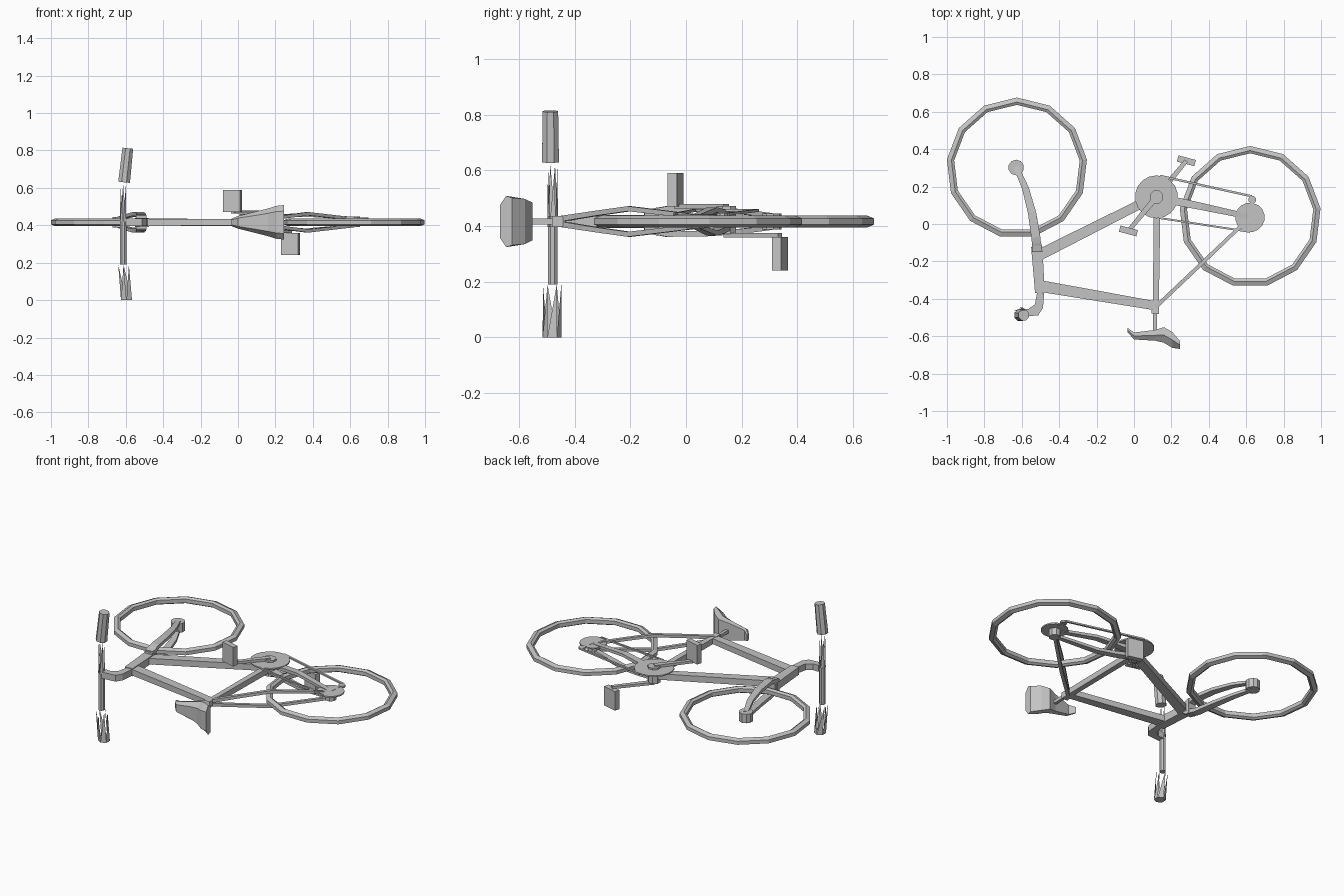
import bpy, bmesh, math
from mathutils import Vector

cube = bpy.data.objects.get("Cube")
if cube:
    bpy.data.objects.remove(cube, do_unlink=True)

MID = 0.416  # height of the bicycle's centre plane as it lies on its side

grey = bpy.data.materials.new("plain grey")
GREY = (0.55, 0.55, 0.55, 1)
grey.diffuse_color = GREY
grey.use_nodes = True
grey.node_tree.nodes["Principled BSDF"].inputs["Base Color"].default_value = GREY


def finish(name, bm, normals=True):
    if normals:
        bmesh.ops.recalc_face_normals(bm, faces=bm.faces[:])
    mesh = bpy.data.meshes.new(name)
    bm.to_mesh(mesh)
    bm.free()
    mesh.materials.append(grey)
    ob = bpy.data.objects.new(name, mesh)
    bpy.context.collection.objects.link(ob)


def loft(name, rings, closed=False):
    """Skin a list of equal-length rings; cap the ends unless closed."""
    bm = bmesh.new()
    vs = [[bm.verts.new(p) for p in r] for r in rings]
    n, m = len(vs[0]), len(vs)
    for k in range(m if closed else m - 1):
        a, b = vs[k], vs[(k + 1) % m]
        for i in range(n):
            j = (i + 1) % n
            bm.faces.new((a[i], a[j], b[j], b[i]))
    if not closed:
        bm.faces.new(vs[0])
        bm.faces.new(vs[-1])
    finish(name, bm)


def tube(name, path, n=4):
    """Sweep a polygon along points (x, y, z, radius in plane, radius in z)."""
    pts = [Vector(p[:3]) for p in path]
    rings = []
    for k, p in enumerate(path):
        t = (pts[min(k + 1, len(pts) - 1)] - pts[max(k - 1, 0)]).normalized()
        ref = Vector((0, 0, 1)) if abs(t.z) < 0.8 else Vector((0, 1, 0))
        side = ref.cross(t).normalized()
        up = t.cross(side)
        s = math.sqrt(2) if n == 4 else 1
        rings.append([])
        for i in range(n):
            a = 2 * math.pi * (i + 0.5) / n
            rings[-1].append(pts[k] + side * math.cos(a) * p[3] * s + up * math.sin(a) * p[4] * s)
    loft(name, rings)


def disc(name, x, y, r, z0, z1, n=12):
    tube(name, [(x, y, z0, r, r), (x, y, z1, r, r)], n)


def wheel(name, x, y, r):
    """Thirteen-sided rim with a bevelled section."""
    prof = [(r, -.011), (r, .011), (r - .024, .021),
            (r - .039, .012), (r - .039, -.012), (r - .024, -.021)]
    rings = []
    for i in range(13):
        a = math.pi / 2 + 2 * math.pi * i / 13
        rings.append([(x + math.cos(a) * q, y + math.sin(a) * q, MID + h) for q, h in prof])
    loft(name, rings, closed=True)


def plate(name, outline, z0, z1):
    loft(name, [[(x, y, z) for x, y in outline] for z in (z0, z1)])


def spikes(name, base, tip, r0, r1, n=6):
    """Open fringe of triangles rising from one ring to another."""
    bm = bmesh.new()
    for i in range(n):
        tri = []
        for c, r, k in ((base, r0, i), (base, r0, i + 1), (tip, r1, i + 1)):
            a = 2 * math.pi * (k + 0.5) / n
            tri.append(bm.verts.new((c[0] + r * math.cos(a), c[1] + r * math.sin(a), c[2])))
        bm.faces.new(tri)
    finish(name, bm, False)


# Wheels and hubs
wheel("front_wheel", -.626, .299, .377)
wheel("rear_wheel", .621, .038, .379)
disc("front_hub", -.63, .302, .042, MID - .028, MID + .028, 10)
disc("rear_hub", .62, .035, .035, MID - .026, MID + .022, 8)
disc("rear_cog", .62, .035, .079, MID + .018, MID + .026, 16)

# Frame tubes
tube("head_tube", [(-.520, -.122, MID, .030, .024), (-.503, -.368, MID, .026, .024)])
tube("top_tube", [(-.50, -.332, MID, .031, .019), (.12, -.438, MID, .024, .017)])
tube("down_tube", [(-.505, -.165, MID, .030, .019), (.10, .14, MID, .024, .019)])
tube("seat_tube", [(.124, .14, MID, .018, .018), (.117, -.42, MID, .016, .018),
                   (.113, -.48, MID, .021, .020)])
tube("seat_post", [(.113, -.46, MID, .010, .010), (.112, -.60, MID, .010, .010)])
disc("bottom_bracket", .12, .145, .038, MID - .045, MID + .055, 8)

# Paired fork blades and stays, mirrored about the centre plane
for s, word in ((1, "upper"), (-1, "lower")):
    tube(word + "_fork_blade", [
        (-.518, -.14, MID + s * .026, .024, .016), (-.525, -.07, MID + s * .044, .024, .011),
        (-.545, .06, MID + s * .044, .022, .010), (-.58, .19, MID + s * .036, .018, .009),
        (-.63, .305, MID + s * .022, .014, .008)])
    tube(word + "_seat_stay", [
        (.115, -.445, MID + s * .010, .010, .010), (.25, -.317, MID + s * .030, .010, .009),
        (.37, -.203, MID + s * .046, .010, .009), (.62, .035, MID + s * .018, .009, .008)])
    tube(word + "_chain_stay", [
        (.13, .142, MID + s * .018, .022, .012), (.24, .118, MID + s * .033, .021, .010),
        (.36, .094, MID + s * .042, .019, .009), (.62, .038, MID + s * .018, .014, .008)])
tube("fork_crown", [(-.518, -.15, MID, .028, .036), (-.52, -.105, MID, .026, .05)])

# Stem and handlebar, with the torn upper sleeve of the bar
plate("stem", [(-.517, -.36), (-.48, -.37), (-.487, -.45), (-.512, -.488),
               (-.602, -.497), (-.602, -.455), (-.565, -.455), (-.53, -.43)],
      MID - .02, MID + .02)
BAR = (-.614, -.479)
disc("handlebar", *BAR, .019, .19, .42, 8)
spikes("handlebar_sleeve", (*BAR, .42), (*BAR, .62), .019, .017)

# Grips
tube("upper_grip", [(-.609, -.487, .63, .034, .033), (-.589, -.487, .812, .031, .030)], 8)
spikes("lower_grip", (-.596, -.481, 0), (-.612, -.481, .19), .034, .033)
disc("lower_grip_end", -.596, -.481, .033, 0, .005, 6)

# Saddle: sections along its length (x, half width, upper y, lower y)
rings = []
for x, w, top, low in ((-.035, .020, -.577, -.555), (0, .034, -.617, -.58),
                       (.06, .049, -.621, -.573), (.11, .061, -.623, -.567),
                       (.16, .074, -.635, -.552), (.205, .088, -.662, -.578),
                       (.245, .092, -.668, -.625)):
    mid = top * .5 + low * .5
    rings.append([(x, low, MID - w * .92), (x, mid, MID - w), (x, top, MID - w * .65),
                  (x, top, MID + w * .65), (x, mid, MID + w), (x, low, MID + w * .92)])
loft("saddle", rings)

# Chainring, chain and tensioner
disc("chainring", .12, .145, .115, MID + .036, MID + .044, 18)
tube("chain_outer_run", [(.14, .257, MID + .04, .006, .005), (.63, .148, MID + .026, .006, .005)])
tube("chain_inner_run", [(.135, .032, MID + .04, .005, .005), (.62, -.042, MID + .026, .005, .005)])
disc("chain_tensioner", .632, .13, .021, MID + .018, MID + .030, 8)
tube("tensioner_arm", [(.632, .13, MID + .022, .008, .005), (.62, .035, MID + .022, .008, .005)])

# Cranks and pedals
for word, x, y, z, z0, z1 in (("upper", -.03, -.037, .470, .47, .590),
                              ("lower", .28, .338, .366, .24, .36)):
    tube(word + "_crank", [(.12, .145, z, .016, .008), (x, y, z, .011, .008)])
    c, s = math.cos(-.26), math.sin(-.26)
    plate(word + "_pedal", [(x + u * c - v * s, y + u * s + v * c) for u, v in
                            ((-.048, -.017), (.048, -.017), (.048, .017), (-.048, .017))], z0, z1)
